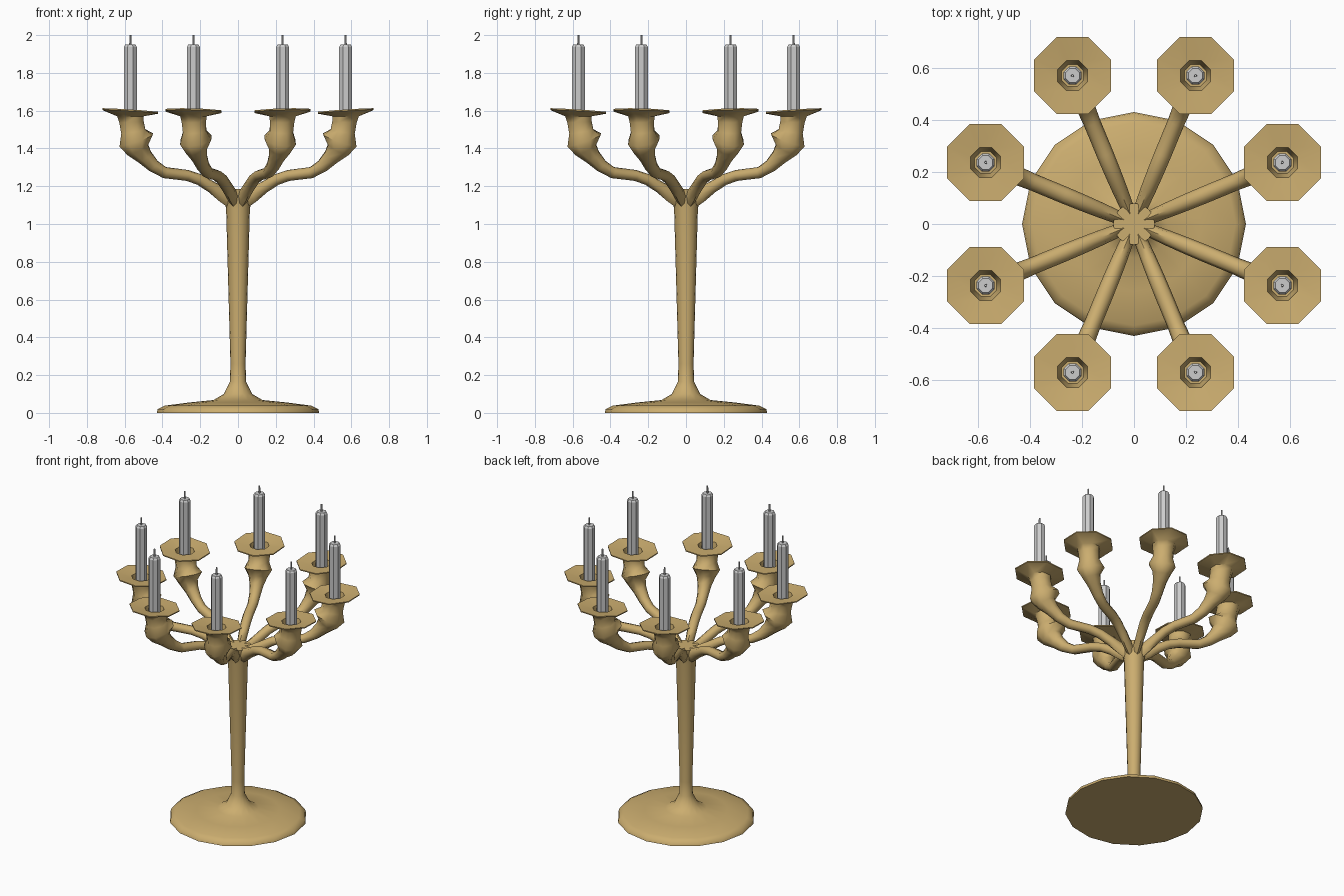
import bpy, bmesh
from math import sin, cos, pi, radians

if "Cube" in bpy.data.objects:
    bpy.data.objects.remove(bpy.data.objects["Cube"])

brass = bpy.data.materials.new("brass")
brass.diffuse_color = (0.60, 0.42, 0.16, 1)
brass.use_nodes = True
brass.node_tree.nodes["Principled BSDF"].inputs["Base Color"].default_value = brass.diffuse_color


def loft(name, rings, sides, mat=None, angle=40, spin=0.0):
    """Skin rings of (reach, z, tilt, half width, half height); tilt 90 is level."""
    bm = bmesh.new()
    loops = []
    for s, z, tilt, w, h in rings:
        t = radians(tilt)
        loop = []
        for k in range(sides):
            a = 2 * pi * k / sides
            u, v = w * cos(a), h * sin(a)
            loop.append(bm.verts.new((s - v * sin(t), u, z + v * cos(t))))
        loops.append(loop)
    for a, b in zip(loops, loops[1:]):
        for k in range(sides):
            n = (k + 1) % sides
            bm.faces.new((a[k], a[n], b[n], b[k]))
    bm.faces.new(loops[0][::-1])
    bm.faces.new(loops[-1])
    bmesh.ops.recalc_face_normals(bm, faces=bm.faces)
    me = bpy.data.meshes.new(name)
    bm.to_mesh(me)
    bm.free()
    ob = bpy.data.objects.new(name, me)
    bpy.context.collection.objects.link(ob)
    ob.rotation_euler.z = spin
    if mat:
        me.materials.append(mat)
    bpy.ops.object.select_all(action='DESELECT')
    ob.select_set(True)
    bpy.context.view_layer.objects.active = ob
    bpy.ops.object.shade_smooth_by_angle(angle=radians(angle))
    return ob


def lathe(profile, s=0.0):
    return [(s, z, 90, r, r) for r, z in profile]


# Foot and stem, flaring at the top where the arms join
loft("base_and_stem", lathe([
    (0.43, 0), (0.425, 0.02), (0.39, 0.038), (0.26, 0.055), (0.13, 0.068),
    (0.075, 0.10), (0.043, 0.165), (0.04, 0.26), (0.063, 1.08),
    (0.07, 1.12), (0.08, 1.185)]), 16, brass, 50)

# Arm from the stem, through the bulging cup, to the drip plate and socket
arm = [
    (0.04, 1.133, 15, 0.024, 0.05),
    (0.09, 1.157, 30, 0.027, 0.040),
    (0.15, 1.195, 32, 0.030, 0.032),
    (0.22, 1.235, 25, 0.032, 0.030),
    (0.29, 1.257, 10, 0.033, 0.029),
    (0.42, 1.272, 15, 0.033, 0.030),
    (0.485, 1.308, 45, 0.036, 0.036),
    (0.535, 1.355, 52, 0.044, 0.046),
    (0.575, 1.395, 62, 0.060, 0.066),
    (0.583, 1.445, 70, 0.088, 0.102),
    (0.600, 1.490, 80, 0.066, 0.070),
    (0.610, 1.540, 87, 0.070, 0.070),
    (0.617, 1.570, 90, 0.075, 0.075),
    (0.617, 1.595, 94, 0.160, 0.160),
    (0.617, 1.602, 94, 0.160, 0.160),
    (0.617, 1.592, 92, 0.062, 0.062),
    (0.617, 1.550, 90, 0.054, 0.054),
    (0.617, 1.500, 90, 0.046, 0.046),
]
R = 0.617
for i in range(8):
    spin = pi / 8 + i * pi / 4
    loft(f"arm_{i + 1}", arm, 8, brass, 50, spin)
    # Candle and wick standing in the socket
    loft(f"candle_{i + 1}", lathe([(0.037, 1.49), (0.037, 1.938), (0.029, 1.95)], R),
         8, None, 30, spin)
    loft(f"wick_{i + 1}", lathe([(0.006, 1.945), (0.005, 2.0)], R), 6, None, 30, spin)
